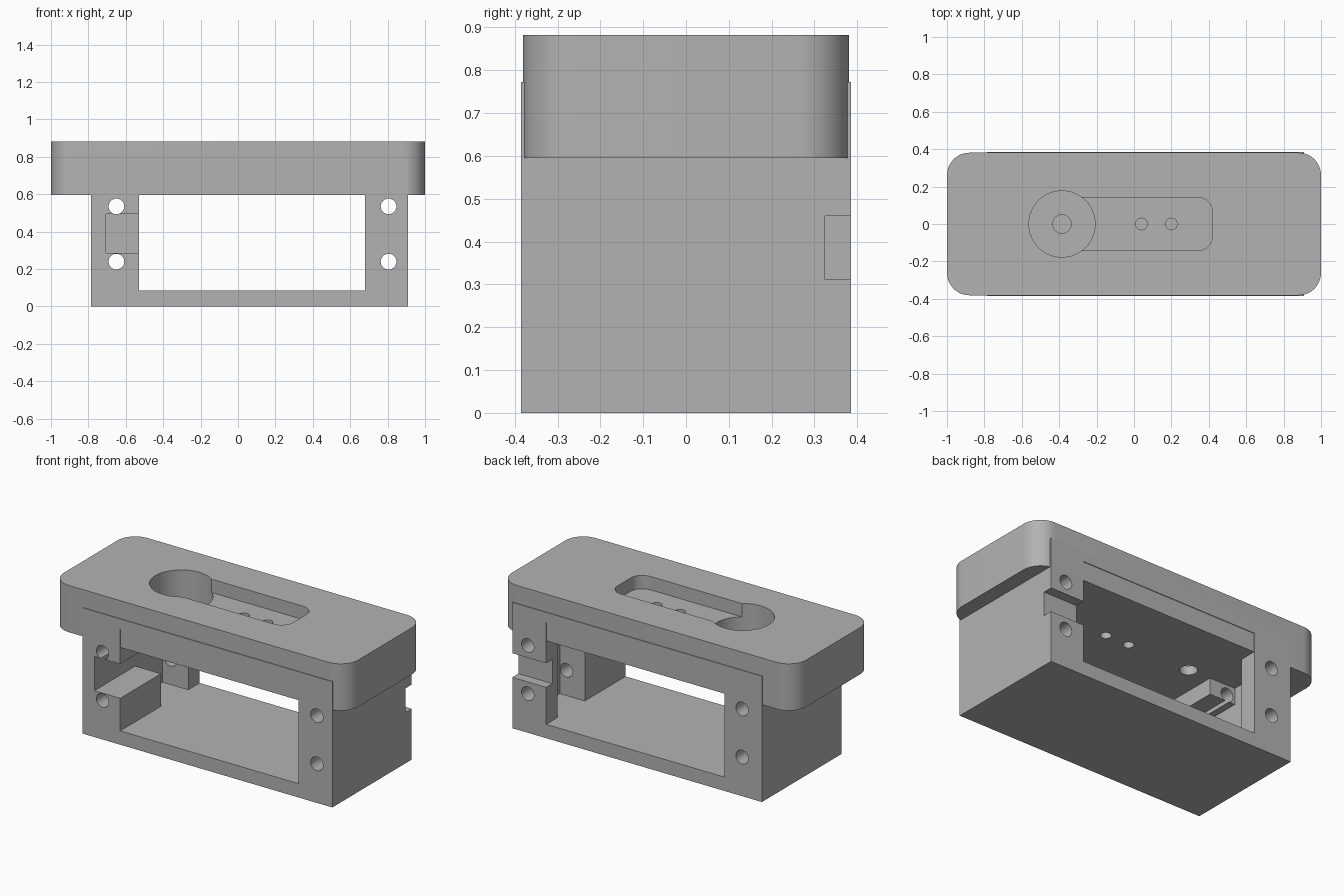
import bpy, bmesh, math

cube = bpy.data.objects.get("Cube")
if cube:
    bpy.data.objects.remove(cube, do_unlink=True)

grey = bpy.data.materials.new("plain grey")
grey.use_nodes = True
colour = (0.45, 0.45, 0.45, 1)
grey.diffuse_color = colour
grey.node_tree.nodes["Principled BSDF"].inputs["Base Color"].default_value = colour


def make_object(name, bm):
    mesh = bpy.data.meshes.new(name)
    bmesh.ops.recalc_face_normals(bm, faces=bm.faces)
    bm.to_mesh(mesh)
    bm.free()
    mesh.materials.append(grey)
    obj = bpy.data.objects.new(name, mesh)
    bpy.context.collection.objects.link(obj)
    return obj


def prism(name, outline, z0, z1):
    bm = bmesh.new()
    face = bm.faces.new([bm.verts.new((x, y, z0)) for x, y in outline])
    top = bmesh.ops.extrude_face_region(bm, geom=[face])["geom"]
    verts = [v for v in top if isinstance(v, bmesh.types.BMVert)]
    bmesh.ops.translate(bm, verts=verts, vec=(0, 0, z1 - z0))
    return make_object(name, bm)


def box(name, x, y, z):
    return prism(name, [(x[0], y[0]), (x[1], y[0]), (x[1], y[1]), (x[0], y[1])], *z)


def rounded_box(name, x, y, z, r, steps=12):
    outline = []
    corners = [(x[1] - r, y[1] - r), (x[0] + r, y[1] - r),
               (x[0] + r, y[0] + r), (x[1] - r, y[0] + r)]
    for quarter, (cx, cy) in enumerate(corners):
        for i in range(steps + 1):
            a = (quarter + i / steps) * math.pi / 2
            outline.append((cx + r * math.cos(a), cy + r * math.sin(a)))
    return prism(name, outline, *z)


def cylinder(name, x, y, z, r, n=48):
    circle = [(x + r * math.cos(i * math.tau / n), y + r * math.sin(i * math.tau / n))
              for i in range(n)]
    return prism(name, circle, *z)


def combine(target, tool, operation="DIFFERENCE"):
    mod = target.modifiers.new(tool.name, "BOOLEAN")
    mod.operation, mod.solver, mod.object = operation, "EXACT", tool
    bpy.context.view_layer.objects.active = target
    bpy.ops.object.modifier_apply(modifier=mod.name)
    bpy.data.objects.remove(tool, do_unlink=True)


# Housing with a window right through and wider side bays between the posts
housing = box("mount_housing", (-0.785, 0.91), (-0.385, 0.385), (0, 0.772))
combine(housing, box("window", (-0.53, 0.68), (-0.5, 0.5), (0.085, 0.71)))
combine(housing, box("side_bays", (-0.705, 0.85), (0.01, 0.275), (0.085, 0.71)))

# Front connector pocket and rear cable notch
combine(housing, box("connector_pocket", (-0.705, -0.45), (-0.5, 0.1), (0.285, 0.495)))
combine(housing, box("cable_notch", (0.6, 1), (0.325, 0.5), (0.312, 0.46)))

# Screw holes running front to back through the posts
for x in (-0.65, 0.805):
    for z in (0.24, 0.535):
        hole = cylinder("screw_hole", 0, 0, (-0.5, 0.5), 0.042, 32)
        hole.rotation_euler.x = math.pi / 2
        hole.location = (x, 0, z)
        bpy.context.view_layer.update()
        combine(housing, hole)

# Overhanging top plate joined to the housing
plate = rounded_box("top_plate", (-1, 1), (-0.381, 0.381), (0.595, 0.882), 0.12)
combine(housing, plate, "UNION")

# Round well and slot sunk into the top, with through holes
combine(housing, rounded_box("slot", (-0.4, 0.42), (-0.142, 0.142), (0.8, 1), 0.08))
combine(housing, cylinder("round_well", -0.385, 0, (0.65, 1), 0.177, 64))
for x, r in ((-0.385, 0.05), (0.04, 0.031), (0.2, 0.031)):
    combine(housing, cylinder("through_hole", x, 0, (0.5, 1), r, 32))

# Smooth curves, crisp edges
bpy.ops.object.select_all(action="DESELECT")
housing.select_set(True)
bpy.context.view_layer.objects.active = housing
bpy.ops.object.shade_smooth_by_angle(angle=math.radians(30))
